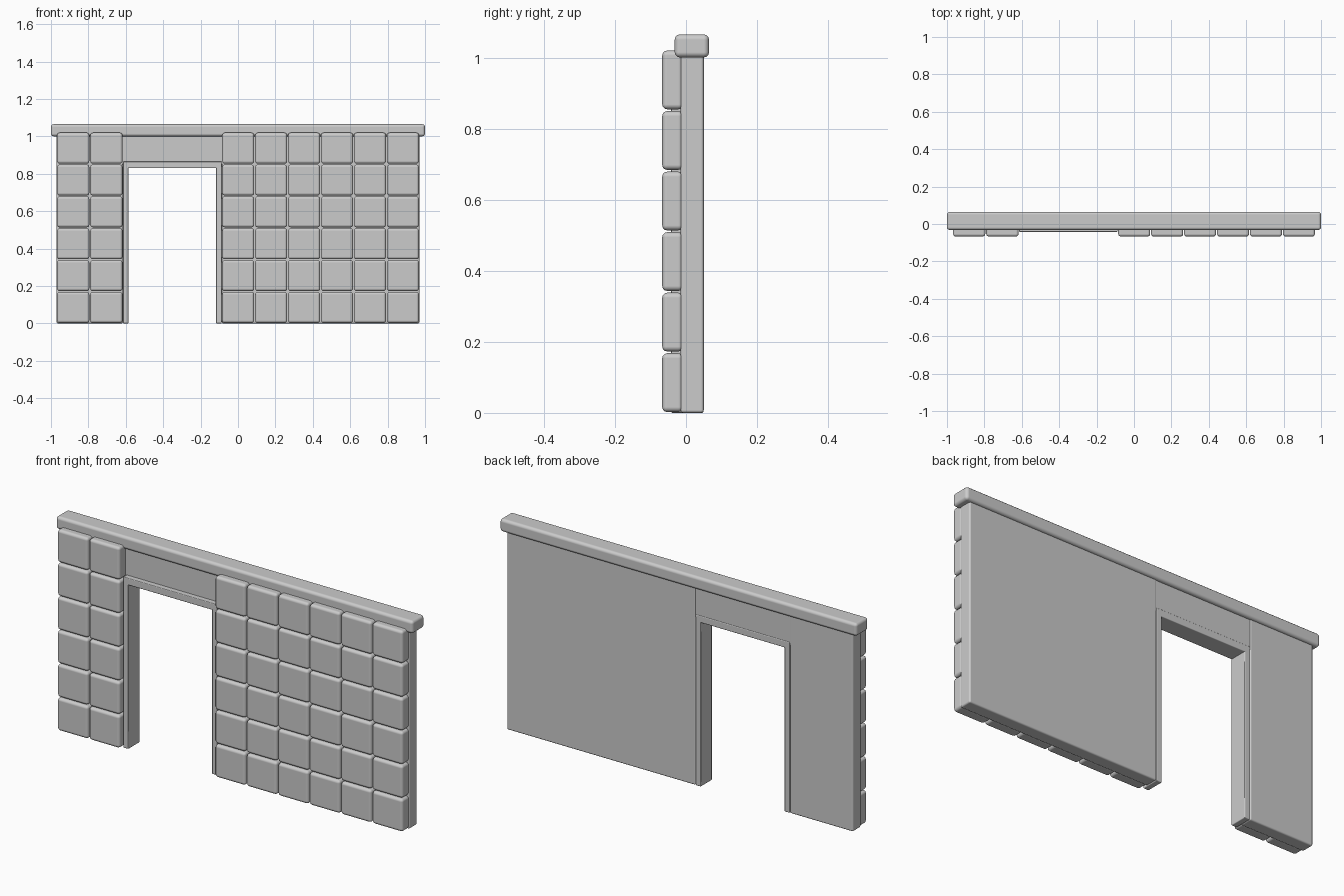
import bpy
import bmesh
import math

cube = bpy.data.objects.get("Cube")
if cube:
    bpy.data.objects.remove(cube, do_unlink=True)

stone = bpy.data.materials.new("grey_stone")
stone.use_nodes = True
GREY = (0.6, 0.6, 0.6, 1.0)
stone.diffuse_color = GREY
stone.node_tree.nodes["Principled BSDF"].inputs["Base Color"].default_value = GREY


def block(name, x, y, z, bevel, segments=3):
    """Rounded box spanning the given (low, high) ranges."""
    bm = bmesh.new()
    bmesh.ops.create_cube(bm, size=1)
    for v in bm.verts:
        v.co = [lo + (c + 0.5) * (hi - lo) for c, (lo, hi) in zip(v.co, (x, y, z))]
    mesh = bpy.data.meshes.new(name)
    bm.to_mesh(mesh)
    bm.free()
    mesh.materials.append(stone)
    obj = bpy.data.objects.new(name, mesh)
    bpy.context.collection.objects.link(obj)
    mod = obj.modifiers.new("rounded_edges", "BEVEL")
    mod.width = bevel
    mod.segments = segments
    mod.harden_normals = True
    bpy.ops.object.select_all(action="DESELECT")
    obj.select_set(True)
    bpy.context.view_layer.objects.active = obj
    bpy.ops.object.shade_smooth_by_angle(angle=math.radians(40))
    return obj


END = 0.97                      # half length of the wall
DOOR = (-0.615, -0.087)         # outer sides of the door frame
FRAME = 0.03                    # frame width
HEAD = 0.83                     # clear height of the doorway
WALL_Y = (-0.015, 0.05)
FRAME_Y = (-0.042, 0.049)

# Wall panels and the panel over the door
block("wall_right", (-END, DOOR[0]), WALL_Y, (0, 1.02), 0.008)
block("wall_left", (DOOR[1], END), WALL_Y, (0, 1.02), 0.008)
block("panel_over_door", (DOOR[0] - 0.01, DOOR[1] + 0.01), (-0.015, 0.047),
      (HEAD + 0.02, 1.02), 0.003, 2)

# Door frame
block("door_jamb_right", (DOOR[0], DOOR[0] + FRAME), FRAME_Y, (0, HEAD + 0.035), 0.004, 2)
block("door_jamb_left", (DOOR[1] - FRAME, DOOR[1]), FRAME_Y, (0, HEAD + 0.035), 0.004, 2)
block("door_head", (DOOR[0], DOOR[1]), FRAME_Y, (HEAD, HEAD + 0.035), 0.004, 2)

# Coping along the top
block("coping", (-1, 1), (-0.032, 0.065), (1.0, 1.065), 0.015)

# Facing stones on both sides of the doorway
GAP = 0.005
ROWS = 6
pitch_z = 1.022 / ROWS
for side, start, end, columns in (("right", -END, DOOR[0], 2), ("left", DOOR[1], END, 6)):
    pitch_x = (end - start) / columns
    for col in range(columns):
        x = start + col * pitch_x
        for row in range(ROWS):
            z = row * pitch_z
            block(f"facing_stone_{side}_{col + 1}_{row + 1}",
                  (x + GAP / 2, x + pitch_x - GAP / 2), (-0.067, -0.008),
                  (z + GAP / 2, z + pitch_z - GAP / 2), 0.014)
